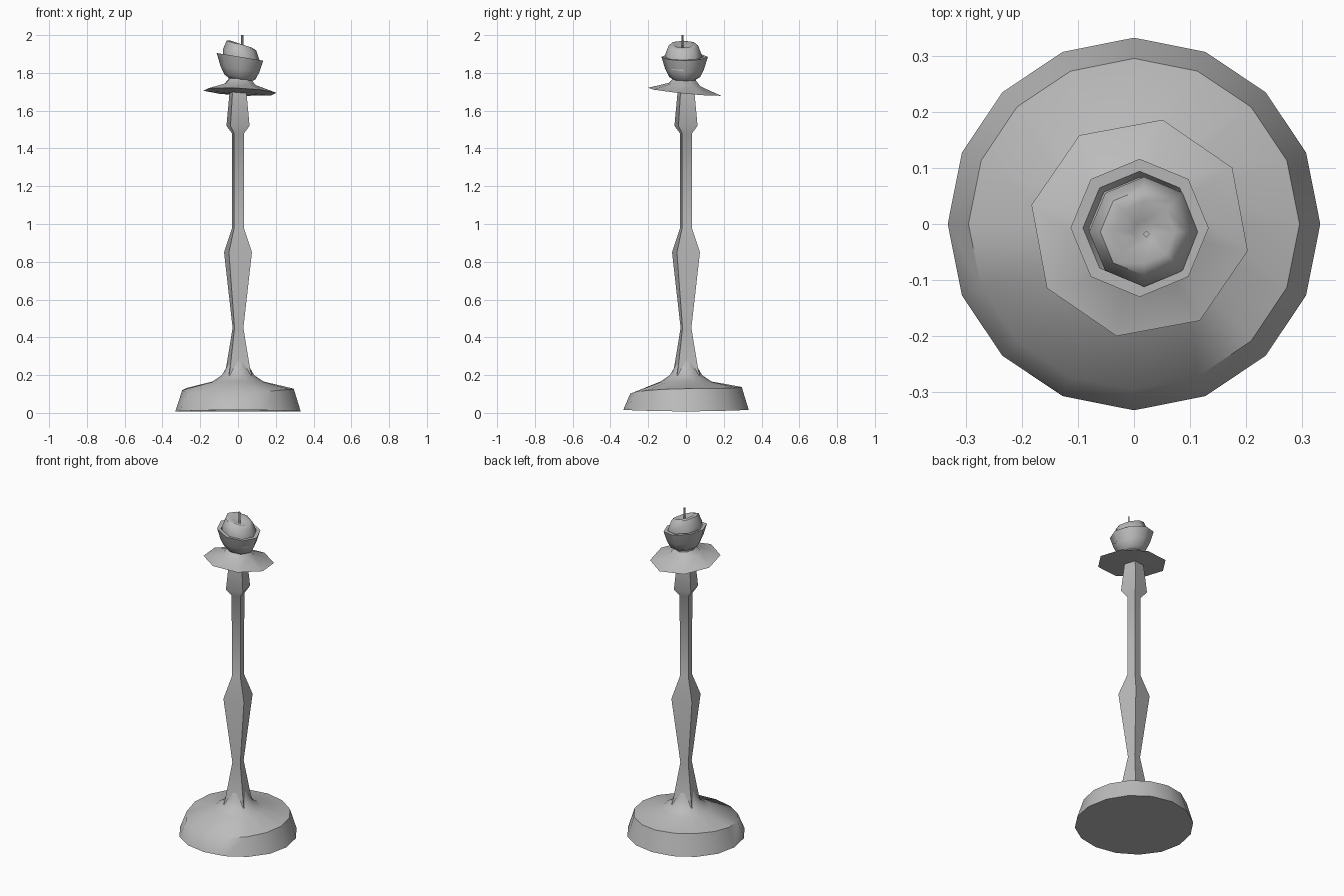
import bpy, bmesh
from math import sin, cos, pi, radians

cube = bpy.data.objects.get("Cube")
if cube:
    bpy.data.objects.remove(cube)

grey = bpy.data.materials.new("plain_grey")
grey.use_nodes = True
grey.diffuse_color = (0.5, 0.5, 0.5, 1)
grey.node_tree.nodes["Principled BSDF"].inputs["Base Color"].default_value = (0.5, 0.5, 0.5, 1)


def turned(name, profile, sides, turn=0, centre=(0, 0), tilt=(0, 0), lift=None):
    """Stack closed rings from (radius, height) pairs; tilt leans every ring."""
    bm = bmesh.new()
    rings = []
    for i, (r, z) in enumerate(profile):
        ring = []
        for k in range(sides):
            a = radians(turn) + 2 * pi * k / sides
            x, y = r * cos(a), r * sin(a)
            dz = tilt[0] * x + tilt[1] * y + (lift(i, a) if lift else 0)
            ring.append(bm.verts.new((centre[0] + x, centre[1] + y, z + dz)))
        rings.append(ring)
    for low, high in zip(rings, rings[1:]):
        for k in range(sides):
            j = (k + 1) % sides
            bm.faces.new((low[k], low[j], high[j], high[k]))
    bm.faces.new(rings[0][::-1])
    bm.faces.new(rings[-1])
    bmesh.ops.recalc_face_normals(bm, faces=bm.faces)
    mesh = bpy.data.meshes.new(name)
    bm.to_mesh(mesh)
    bm.free()
    mesh.materials.append(grey)
    ob = bpy.data.objects.new(name, mesh)
    bpy.context.collection.objects.link(ob)
    bpy.ops.object.select_all(action='DESELECT')
    ob.select_set(True)
    bpy.context.view_layer.objects.active = ob
    bpy.ops.object.shade_smooth_by_angle(angle=radians(50))
    return ob


# Round foot with an uneven rim and slightly warped underside
def foot_warp(i, a):
    if i == 0:
        return 0.008 + 0.008 * sin(a) * sin(a)
    if i == 1:
        return 0.018 * sin(a + 0.2) + 0.007 * cos(2 * a + 1.2)
    return 0


turned("foot", [(0.332, 0), (0.295, 0.122), (0.135, 0.166),
                (0.085, 0.2), (0.062, 0.24), (0.04, 0.3)], 16, lift=foot_warp)

# Square baluster column
turned("column", [(0.095, 0.18), (0.078, 0.225), (0.034, 0.45), (0.088, 0.85),
                  (0.037, 0.98), (0.038, 1.48), (0.073, 1.52), (0.053, 1.7)],
       4, turn=-33)

# Leaning drip tray
turned("drip_tray", [(0.04, 1.692), (0.197, 1.7), (0.085, 1.738), (0.062, 1.765)],
       8, turn=-12, centre=(0.01, -0.007), tilt=(-0.05, -0.1))

# Candle cup with a hollow rim
turned("candle_cup", [(0.06, 1.74), (0.06, 1.765), (0.082, 1.778), (0.103, 1.82),
                      (0.123, 1.885), (0.101, 1.885), (0.09, 1.86)],
       8, centre=(0.01, -0.007), tilt=(-0.165, 0))

# Candle stub with a slanted, dished top
turned("candle", [(0.096, 1.84), (0.098, 1.893), (0.078, 1.945), (0.056, 1.952),
                  (0.02, 1.935)],
       8, centre=(0.018, -0.014), tilt=(-0.33, 0))

# Wick
turned("wick", [(0.006, 1.92), (0.006, 2.0)], 4, centre=(0.022, -0.018))
